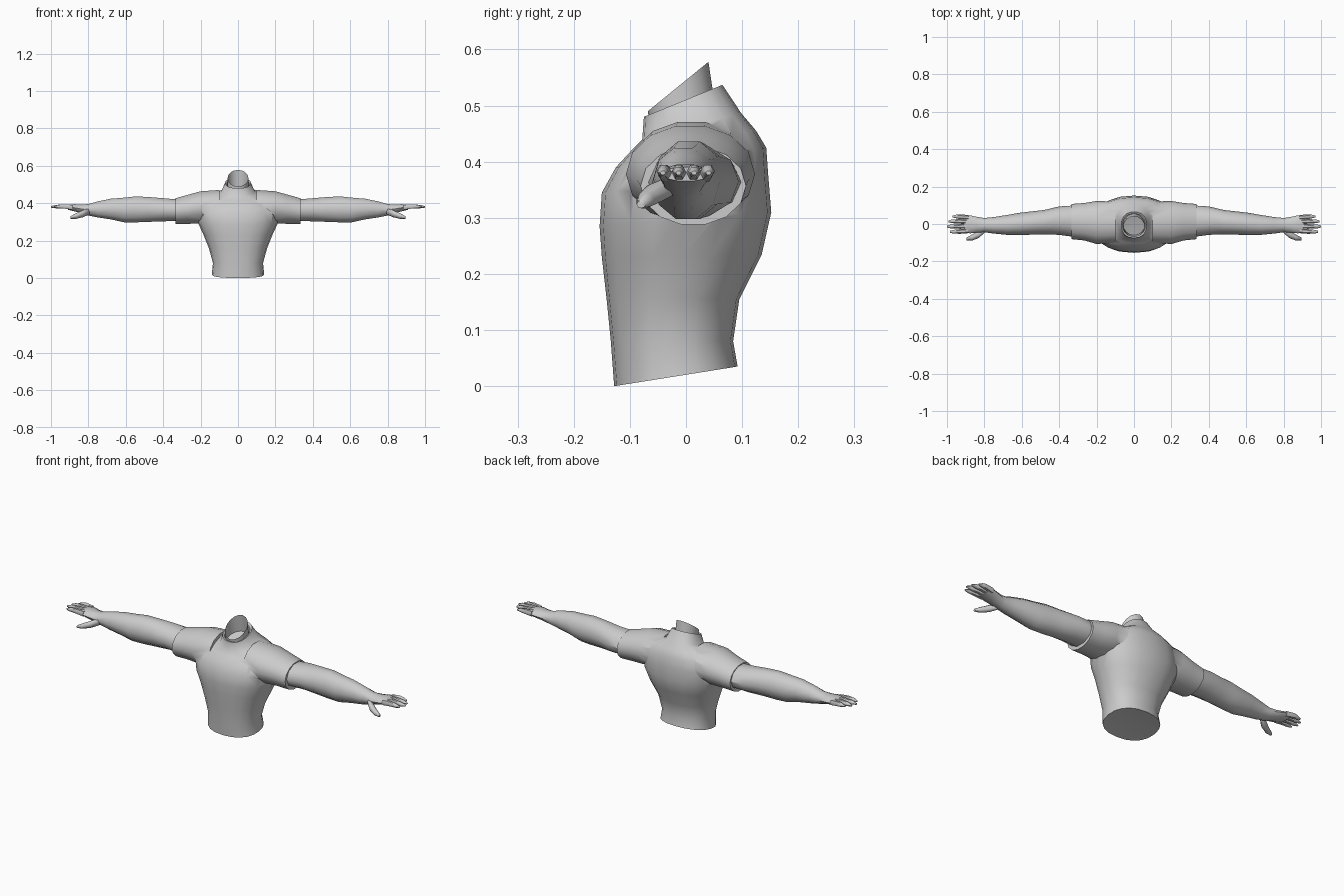
import bpy, bmesh
from math import sin, cos, pi, radians

if "Cube" in bpy.data.objects:
    bpy.data.objects.remove(bpy.data.objects["Cube"])


def loft(name, rings, cap_start=None, cap_end=None):
    """Skin a list of point rings; a cap point closes an end with a fan."""
    bm = bmesh.new()
    loops = [[bm.verts.new(p) for p in ring] for ring in rings]
    n = len(loops[0])
    for a, b in zip(loops, loops[1:]):
        for i in range(n):
            j = (i + 1) % n
            bm.faces.new((a[i], a[j], b[j], b[i]))
    for loop, point in ((loops[0], cap_start), (loops[-1], cap_end)):
        if point:
            tip = bm.verts.new(point)
            for i in range(n):
                bm.faces.new((loop[i], loop[(i + 1) % n], tip))
    bmesh.ops.recalc_face_normals(bm, faces=bm.faces)
    mesh = bpy.data.meshes.new(name)
    bm.to_mesh(mesh)
    bm.free()
    ob = bpy.data.objects.new(name, mesh)
    bpy.context.collection.objects.link(ob)
    return ob


def body_ring(yf, zf, yb, zb, hw, n=20, power=0.88):
    """Tilted, slightly squared ring given by front point, back point, half width."""
    pts = []
    for i in range(n):
        c, s = cos(2 * pi * i / n), sin(2 * pi * i / n)
        sx = abs(c) ** power * (1 if c > 0 else -1)
        t = (1 + abs(s) ** power * (1 if s > 0 else -1)) / 2
        pts.append((hw * sx, yf + (yb - yf) * t, zf + (zb - zf) * t))
    return pts


def limb(name, sections, n):
    """Loft along x from (x, y, z, y radius, z radius), mirrored to both sides."""
    rings = [[(x, y + ry * cos(2 * pi * i / n), z + rz * sin(2 * pi * i / n))
              for i in range(n)] for x, y, z, ry, rz in sections]
    ob = loft(name, rings, sections[0][:3], sections[-1][:3])
    mod = ob.modifiers.new("mirror", "MIRROR")
    mod.use_mirror_merge = False
    return ob


def activate(ob):
    bpy.ops.object.select_all(action="DESELECT")
    ob.select_set(True)
    bpy.context.view_layer.objects.active = ob


def smooth(ob, angle=45):
    activate(ob)
    bpy.ops.object.shade_smooth_by_angle(angle=radians(angle))


# Shirt body, from the hem up to the standing collar and down inside it
shirt = loft("shirt", [body_ring(*r) for r in (
    (-.128, 0, .092, .035, .14),
    (-.134, .08, .084, .08, .134),
    (-.142, .16, .095, .155, .155),
    (-.150, .23, .135, .235, .185),
    (-.154, .285, .152, .31, .215),
    (-.150, .345, .147, .37, .225),
    (-.125, .39, .143, .425, .205),
    (-.102, .415, .125, .455, .16),
    (-.078, .44, .098, .487, .09),
    (-.075, .48, .065, .537, .068),
    (-.066, .478, .054, .53, .06),
    (-.060, .44, .056, .485, .058))],
    (0, -.02, .03), (0, 0, .46))

# Short sleeves merged into the body
sleeves = limb("sleeves", (
    (.10, .010, .39, .110, .083),
    (.20, .008, .378, .115, .088),
    (.265, .012, .368, .100, .080),
    (.335, .013, .357, .094, .071)), 14)
activate(sleeves)
bpy.ops.object.modifier_apply(modifier="mirror")
join = shirt.modifiers.new("join", "BOOLEAN")
join.operation = "UNION"
join.solver = "EXACT"
join.object = sleeves
activate(shirt)
bpy.ops.object.modifier_apply(modifier="join")
bpy.data.objects.remove(sleeves)
smooth(shirt, 50)

# Open neck stump, cut on a slant
neck = loft("neck", [body_ring(*r, 16, 1) for r in (
    (-.060, .44, .054, .485, .057),
    (-.068, .49, .040, .578, .056))])
smooth(neck)

# Arms running into the palms
smooth(limb("arms", (
    (.32, .015, .363, .084, .060),
    (.40, .018, .365, .076, .065),
    (.48, .010, .367, .065, .070),
    (.55, .005, .367, .062, .073),
    (.61, .000, .364, .060, .069),
    (.68, -.005, .369, .053, .058),
    (.75, -.007, .367, .044, .045),
    (.80, -.006, .365, .038, .032),
    (.84, -.004, .370, .042, .024),
    (.875, -.002, .376, .048, .020),
    (.91, .000, .378, .046, .013)), 10))

# Fingers
for label, y, tip in (("index", -.040, .985), ("middle", -.013, 1.0),
                      ("ring", .014, .992), ("little", .039, .97)):
    smooth(limb(label + "_fingers", (
        (.885, y * .9, .378, .013, .015),
        (.93, y, .383, .0125, .013),
        (tip - .02, y * 1.03, .382, .010, .010),
        (tip, y * 1.03, .380, .005, .004)), 6), 60)

# Thumbs
smooth(limb("thumbs", (
    (.79, -.022, .360, .016, .018),
    (.83, -.055, .344, .020, .019),
    (.865, -.072, .332, .016, .015),
    (.895, -.080, .324, .008, .007)), 8), 60)
